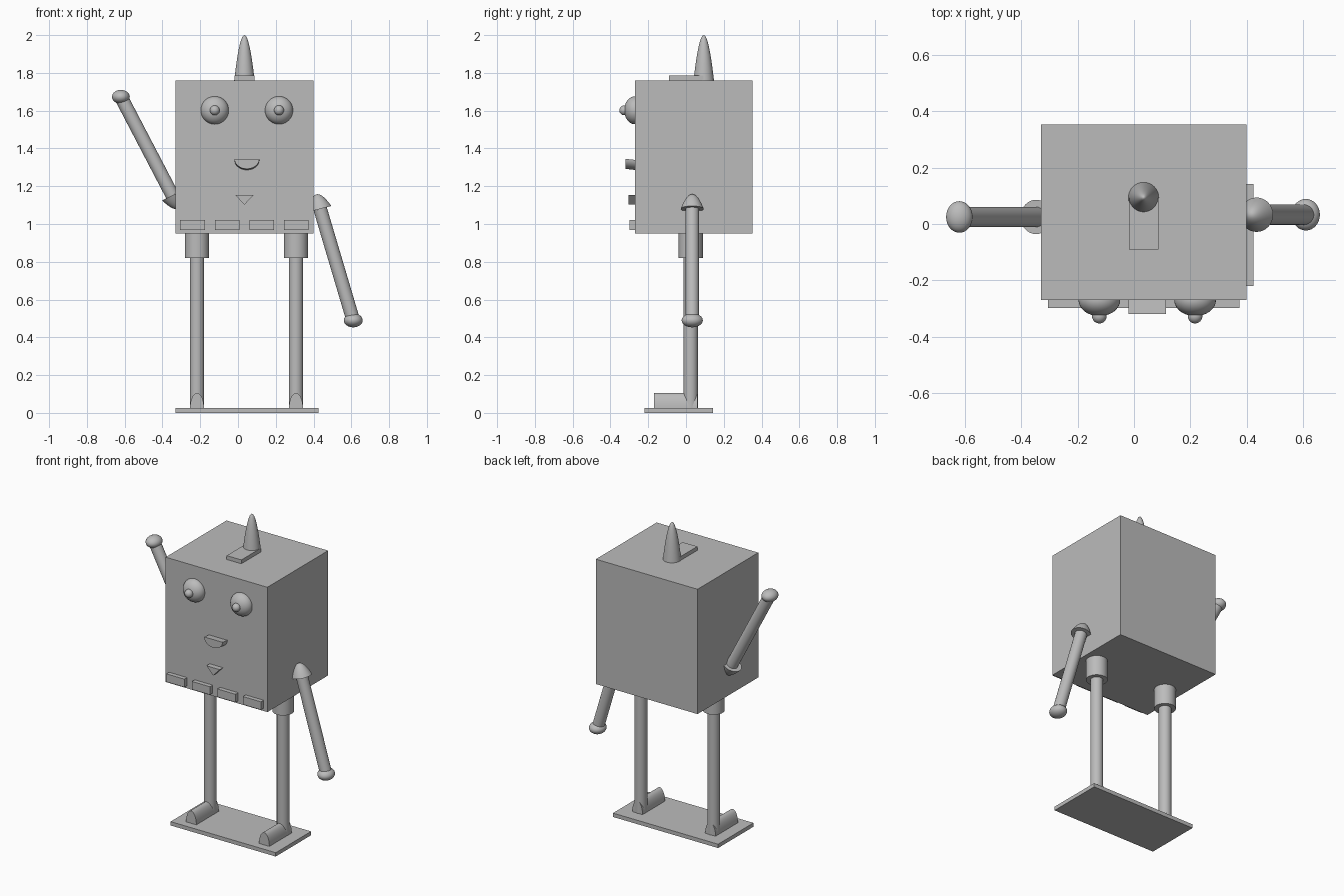
import bpy, bmesh, math
from mathutils import Vector, Matrix

old = bpy.data.objects.get("Cube")
if old:
    bpy.data.objects.remove(old, do_unlink=True)

grey = bpy.data.materials.new("plain grey")
grey.use_nodes = True
colour = (0.5, 0.5, 0.5, 1)
grey.diffuse_color = colour
grey.node_tree.nodes["Principled BSDF"].inputs["Base Color"].default_value = colour


def finish(name, bm, smooth=False):
    bmesh.ops.recalc_face_normals(bm, faces=bm.faces)
    mesh = bpy.data.meshes.new(name)
    bm.to_mesh(mesh)
    bm.free()
    mesh.materials.append(grey)
    obj = bpy.data.objects.new(name, mesh)
    bpy.context.collection.objects.link(obj)
    if smooth:
        bpy.ops.object.select_all(action='DESELECT')
        obj.select_set(True)
        bpy.context.view_layer.objects.active = obj
        bpy.ops.object.shade_smooth_by_angle(angle=math.radians(35))
    return obj


def box(name, low, high):
    low, high = Vector(low), Vector(high)
    bm = bmesh.new()
    bmesh.ops.create_cube(bm, size=1, matrix=Matrix.Translation((low + high) / 2)
                          @ Matrix.Diagonal((high - low).to_4d()))
    return finish(name, bm)


def ellipsoid(name, centre, radii):
    bm = bmesh.new()
    bmesh.ops.create_uvsphere(bm, u_segments=32, v_segments=20, radius=1,
                              matrix=Matrix.Translation(centre) @ Matrix.Diagonal((*radii, 1)))
    return finish(name, bm, True)


def rod(name, start, end, radius):
    start, end = Vector(start), Vector(end)
    axis = end - start
    bm = bmesh.new()
    bmesh.ops.create_cone(bm, cap_ends=True, segments=32, radius1=radius, radius2=radius,
                          depth=axis.length, matrix=Matrix.Translation((start + end) / 2)
                          @ axis.to_track_quat('Z', 'Y').to_matrix().to_4x4())
    return finish(name, bm, True)


def ogive(name, base, tip, radius):
    """Rounded cone with a parabolic side."""
    base, tip = Vector(base), Vector(tip)
    axis = tip - base
    place = Matrix.Translation(base) @ axis.to_track_quat('Z', 'Y').to_matrix().to_4x4()
    steps, sides = 12, 32
    bm = bmesh.new()
    rings = []
    for i in range(steps):
        t = 1 - i / steps
        rings.append([bm.verts.new(place @ Vector((
            radius * t * math.cos(math.tau * k / sides),
            radius * t * math.sin(math.tau * k / sides),
            axis.length * (1 - t * t)))) for k in range(sides)])
    top = bm.verts.new(tip)
    bm.faces.new(rings[0])
    for a, b in zip(rings, rings[1:]):
        for k in range(sides):
            n = (k + 1) % sides
            bm.faces.new((a[k], a[n], b[n], b[k]))
    for k in range(sides):
        bm.faces.new((rings[-1][k], rings[-1][(k + 1) % sides], top))
    return finish(name, bm, True)


def extrude_y(name, outline, front, back, rise=0, smooth=False):
    """Extrude an x-z outline from back to front, optionally rising forwards."""
    bm = bmesh.new()
    a = [bm.verts.new((x, front, z + rise)) for x, z in outline]
    b = [bm.verts.new((x, back, z)) for x, z in outline]
    bm.faces.new(a)
    bm.faces.new(b)
    for k in range(len(a)):
        n = (k + 1) % len(a)
        bm.faces.new((a[k], a[n], b[n], b[k]))
    return finish(name, bm, smooth)


def half_ellipse(x, z, rx, rz, count=20):
    return [(x + rx * math.cos(math.pi * k / count), z + rz * math.sin(math.pi * k / count))
            for k in range(count + 1)]


# Body and base
FRONT, BOTTOM, TOP = -0.27, 0.95, 1.76
box("body", (-0.33, FRONT, BOTTOM), (0.40, 0.353, TOP))
box("base_plate", (-0.33, -0.22, 0), (0.425, 0.142, 0.025))

# Legs with hip collars and arched feet
for side, x in (("right", -0.217), ("left", 0.307)):
    rod(side + "_leg", (x, 0.025, 0.025), (x, 0.025, BOTTOM), 0.038)
    rod(side + "_hip", (x, 0.025, 0.82), (x, 0.025, BOTTOM), 0.064)
    extrude_y(side + "_foot", half_ellipse(x, 0.025, 0.037, 0.08), -0.17, 0.06, smooth=True)

# Arms: shoulder cap, rod and hand
arms = (
    ("right", (-0.348, 0.025, 1.152), (-0.312, 0.025, 1.08), (-0.62, 0.025, 1.673), 0.047),
    ("left", (0.435, 0.033, 1.08), (0.415, 0.033, 1.157), (0.61, 0.033, 0.49), 0.05),
)
for side, base, tip, hand, width in arms:
    ogive(side + "_shoulder", base, tip, 0.061)
    rod(side + "_arm", base, hand, 0.036)
    ellipsoid(side + "_hand", hand, (width, 0.056, 0.037))

# Eyes with pupils
for side, x in (("right", -0.123), ("left", 0.217)):
    ellipsoid(side + "_eye", (x, FRONT, 1.602), (0.074, 0.057, 0.074))
    ellipsoid(side + "_pupil", (x, -0.327, 1.602), (0.026, 0.026, 0.026))

# Mouth, chin triangle and row of buttons
extrude_y("mouth", half_ellipse(0.047, 1.338, 0.066, -0.053), -0.32, FRONT + 0.01, 0.007, True)
extrude_y("chin_triangle", [(-0.014, 1.153), (0.082, 1.153), (0.034, 1.102)], -0.304, FRONT + 0.01)
for i in range(4):
    x = -0.306 + 0.1833 * i
    box(f"button_{i + 1}", (x, -0.298, 0.968), (x + 0.13, FRONT + 0.01, 1.02))

# Horn and its mounting plate
box("horn_plate", (-0.018, -0.09, TOP - 0.01), (0.087, 0.093, 1.785))
ogive("horn", (0.034, 0.094, TOP), (0.034, 0.094, 2.0), 0.054)
